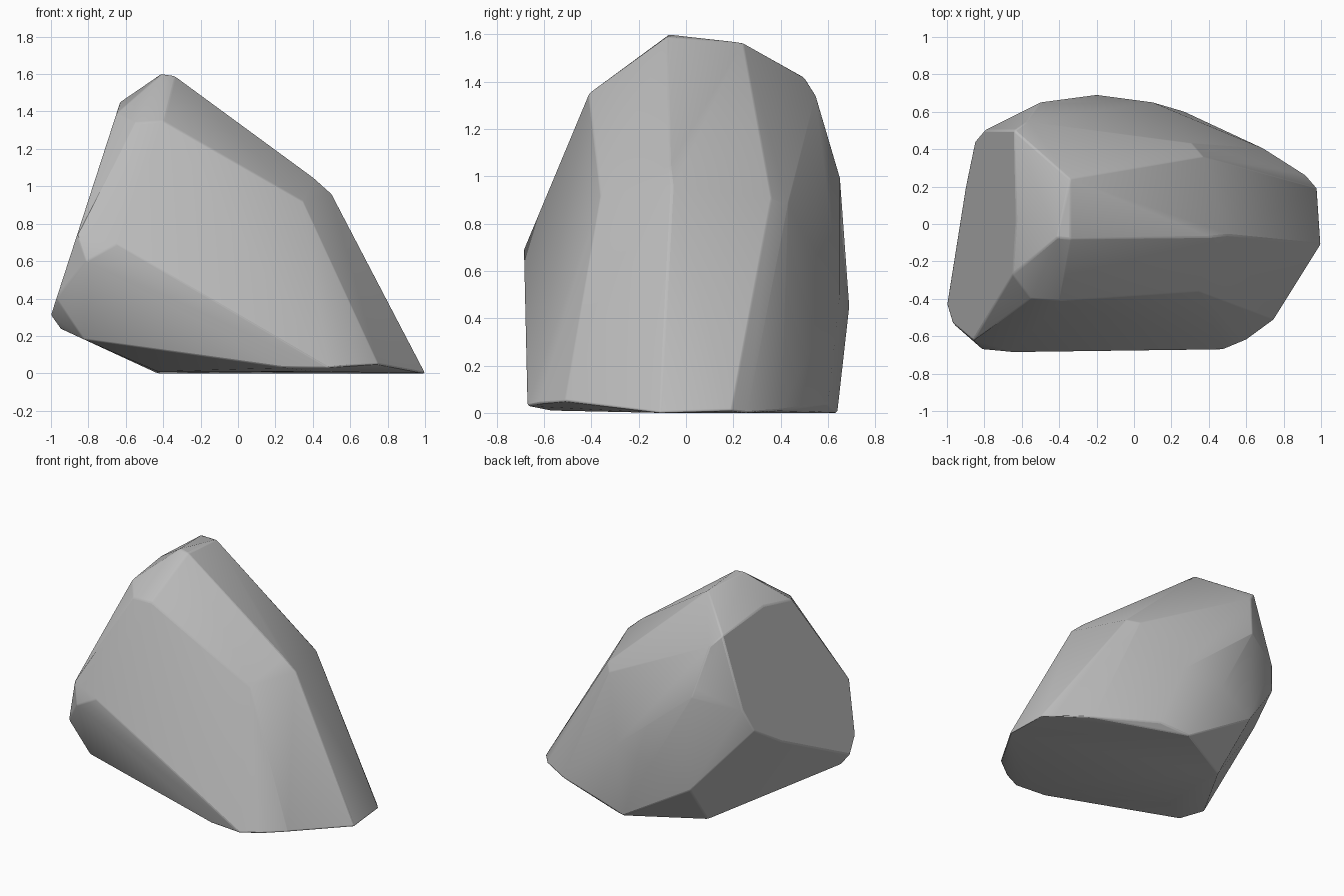
import bpy
import bmesh
import math

cube = bpy.data.objects.get("Cube")
if cube:
    bpy.data.objects.remove(cube, do_unlink=True)

# Stone colour
stone = bpy.data.materials.new("stone_grey")
stone.use_nodes = True
grey = (0.5, 0.5, 0.5, 1)
stone.diffuse_color = grey
stone.node_tree.nodes["Principled BSDF"].inputs["Base Color"].default_value = grey
stone.node_tree.nodes["Principled BSDF"].inputs["Roughness"].default_value = 0.9

# Sheared slab on the left: its height follows from x
def slab(x, y):
    return (x, y, 0.31 + (x + 1) * 3.08)

left_slab = [slab(x, y) for x, y in (
    (-.64, .5), (-.8, .5), (-.85, .44), (-.9, .2), (-1, -.43),
    (-.97, -.53), (-.86, -.62), (-.65, -.27), (-.63, .02))]

# Peak and the sloping top
crown = [(-.41, -.07, 1.6), (-.34, -.08, 1.59), (-.34, .24, 1.565),
         (-.55, -.4, 1.34), (-.4, -.41, 1.35), (.41, -.07, 1.04),
         (.5, -.06, .96), (.37, .36, .91), (.31, .43, .88), (.35, -.36, .92)]

# Broad front wall
front_wall = [(-.65, -.685, .69), (-.81, -.67, .6), (-.82, -.5, .18),
              (.25, -.65, .03), (.48, -.67, .03),
              (.6, -.62, .04), (.75, -.51, .05)]

# Rounded back
back_wall = [(-.57, .55, 1.34), (-.5, .65, 1.0), (-.2, .69, .45),
             (-.48, .64, .32), (.1, .65, .5), (.27, .6, .04)]

# Footprint on the ground
foot = [(1, -.11, 0), (.98, .19, .01), (.92, .26, 0), (.7, .4, .01),
        (.05, .64, 0), (-.43, .37, 0), (-.43, -.15, .01),
        (.42, -.57, .01), (-.95, -.4, .24)]

# Wrap the stone around its corners
bm = bmesh.new()
for co in left_slab + crown + front_wall + back_wall + foot:
    bm.verts.new(co)
bmesh.ops.convex_hull(bm, input=bm.verts)
loose = [v for v in bm.verts if not v.link_faces]
bmesh.ops.delete(bm, geom=loose, context="VERTS")
bmesh.ops.dissolve_limit(bm, angle_limit=math.radians(0.5),
                         verts=bm.verts, edges=bm.edges)
bmesh.ops.recalc_face_normals(bm, faces=bm.faces)
mesh = bpy.data.meshes.new("boulder")
bm.to_mesh(mesh)
bm.free()
mesh.materials.append(stone)
boulder = bpy.data.objects.new("boulder", mesh)
bpy.context.collection.objects.link(boulder)

# Worn edges with soft shading
bevel = boulder.modifiers.new("worn_edges", "BEVEL")
bevel.width = 0.008
bevel.segments = 2
bevel.limit_method = "ANGLE"
bevel.angle_limit = math.radians(20)
bpy.ops.object.select_all(action="DESELECT")
boulder.select_set(True)
bpy.context.view_layer.objects.active = boulder
bpy.ops.object.shade_smooth_by_angle(angle=math.radians(25))
